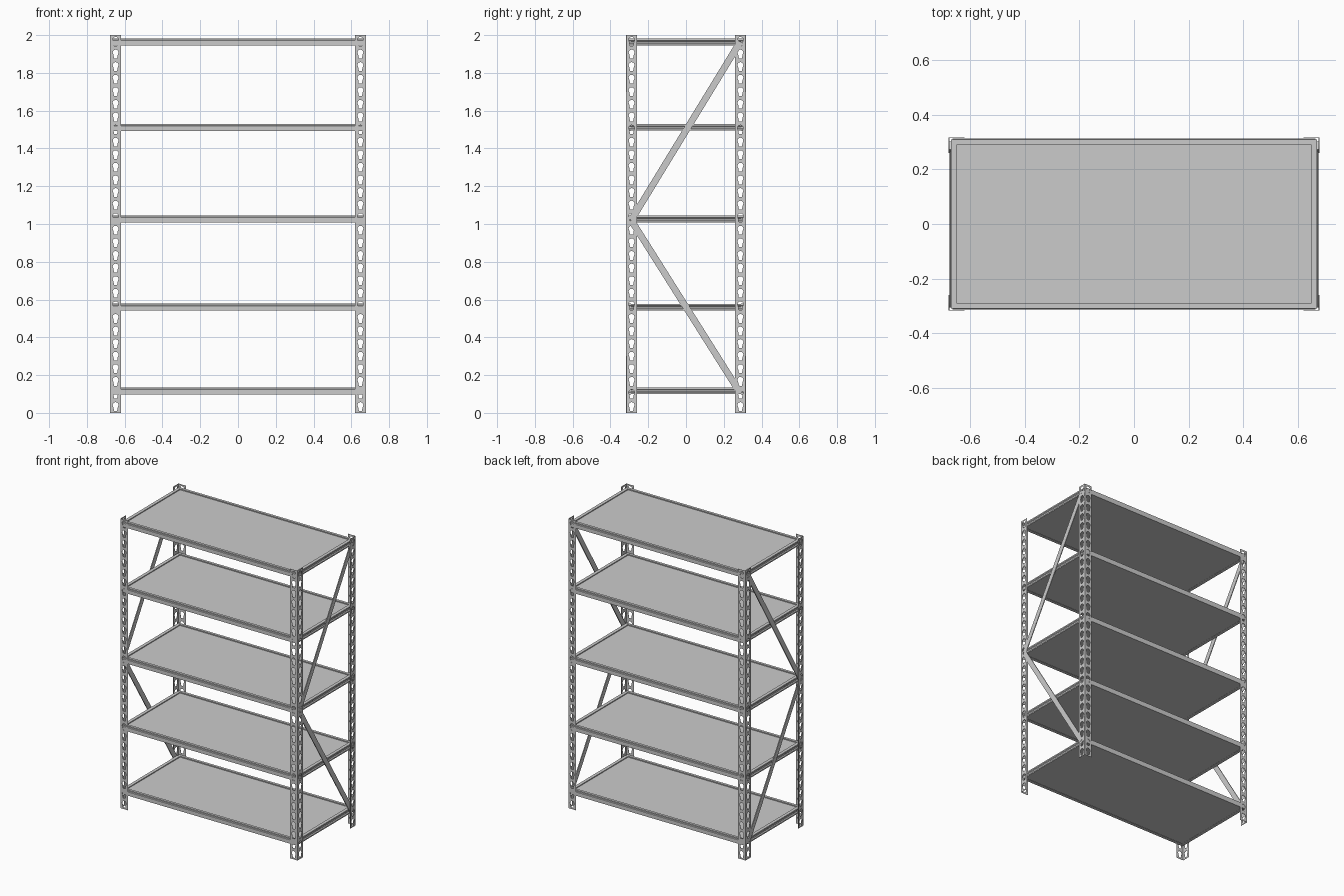
import bpy, bmesh, math
from mathutils import Vector

if "Cube" in bpy.data.objects:
    bpy.data.objects.remove(bpy.data.objects["Cube"])

HX, HY, H = 0.677, 0.317, 2.0      # outer post corner and height
FLANGE, HOLES = 0.058, 30
SHELF_Z = [0.116, 0.559, 1.026, 1.511, 1.963]
BX, BY = 0.668, 0.312              # outer faces of the beams


def finish(name, bm):
    bmesh.ops.recalc_face_normals(bm, faces=bm.faces)
    me = bpy.data.meshes.new(name)
    bm.to_mesh(me)
    bm.free()
    ob = bpy.data.objects.new(name, me)
    bpy.context.collection.objects.link(ob)
    return ob


def add_spline(cu, pts):
    s = cu.splines.new('POLY')
    s.points.add(len(pts) - 1)
    for p, (x, y) in zip(s.points, pts):
        p.co = (x, y, 0, 1)
    s.use_cyclic_u = True


def keyhole(cx, cz):
    # round head above a narrower slot
    pts = []
    for i in range(11):
        a = math.radians(-40 + 26 * i)
        pts.append((cx + 0.0155 * math.cos(a), cz + 0.008 + 0.0155 * math.sin(a)))
    return pts + [(cx - 0.008, cz - 0.023), (cx + 0.008, cz - 0.023)]


def perforated_strip():
    # flat strip with a row of keyholes, from a filled 2D curve
    cu = bpy.data.curves.new("strip_profile", 'CURVE')
    cu.dimensions = '2D'
    cu.fill_mode = 'BOTH'
    cu.extrude = 0.001
    add_spline(cu, [(0, 0), (FLANGE, 0), (FLANGE, H), (0, H)])
    pitch = H / HOLES
    for i in range(HOLES):
        add_spline(cu, keyhole(FLANGE / 2, pitch * (i + 0.5)))
    tmp = bpy.data.objects.new("strip_helper", cu)
    bpy.context.collection.objects.link(tmp)
    bpy.context.view_layer.update()
    dg = bpy.context.evaluated_depsgraph_get()
    me = bpy.data.meshes.new_from_object(tmp.evaluated_get(dg))
    bpy.data.objects.remove(tmp)
    return me


def post(name, sx, sy, strip):
    # two strips joined into an L angle
    bm = bmesh.new()
    for side in (0, 1):
        start = len(bm.verts)
        bm.from_mesh(strip)
        bm.verts.ensure_lookup_table()
        for v in bm.verts[start:]:
            u, z, t = v.co
            if side == 0:
                v.co = (sx * (HX - u), sy * (HY - 0.001 + t), z)
            else:
                v.co = (sx * (HX - 0.001 + t), sy * (HY - u), z)
    bmesh.ops.remove_doubles(bm, verts=bm.verts, dist=1e-5)
    return finish(name, bm)


def sweep(name, profile, half, place):
    # straight bar: profile (inset, height) extruded from -half to half
    bm = bmesh.new()
    a = [bm.verts.new(place(-half, d, z)) for d, z in profile]
    b = [bm.verts.new(place(half, d, z)) for d, z in profile]
    bm.faces.new(a)
    bm.faces.new(b[::-1])
    n = len(profile)
    for i in range(n):
        j = (i + 1) % n
        bm.faces.new((a[i], a[j], b[j], b[i]))
    return finish(name, bm)


def box(name, lo, hi):
    bm = bmesh.new()
    bmesh.ops.create_cube(bm, size=1)
    lo, hi = Vector(lo), Vector(hi)
    for v in bm.verts:
        v.co = [(lo[i] + hi[i]) / 2 + v.co[i] * (hi[i] - lo[i]) for i in range(3)]
    return finish(name, bm)


def brace(name, sx, p, q):
    # flat bar in the side plane between two (y, z) points
    p, q = Vector(p), Vector(q)
    d = (q - p).normalized()
    n = Vector((-d.y, d.x)) * 0.0175
    bm = bmesh.new()
    ring = [[bm.verts.new((sx * x, c.x, c.y)) for c in (p + n, q + n, q - n, p - n)]
            for x in (0.669, 0.6745)]
    bm.faces.new(ring[0])
    bm.faces.new(ring[1][::-1])
    for i in range(4):
        j = (i + 1) % 4
        bm.faces.new((ring[0][i], ring[0][j], ring[1][j], ring[1][i]))
    return finish(name, bm)


# corner posts
strip = perforated_strip()
for sx, xn in ((-1, "left"), (1, "right")):
    for sy, yn in ((-1, "front"), (1, "back")):
        post(f"{yn}_{xn}_post", sx, sy, strip)
bpy.data.meshes.remove(strip)

# shelves: stepped long beams, grooved side beams and a recessed panel
STEP = [(0, -0.018), (0, 0.008), (0.004, 0.011), (0.004, 0.019), (0.022, 0.019), (0.022, -0.018)]
GROOVE = [(0, -0.017), (0, -0.009), (0.006, -0.004), (0.006, 0.004), (0, 0.009),
          (0, 0.018), (0.022, 0.018), (0.022, -0.017)]
for k, zc in enumerate(SHELF_Z, 1):
    for s, yn, xn in ((-1, "front", "left"), (1, "back", "right")):
        sweep(f"shelf_{k}_{yn}_beam", STEP, 0.664,
              lambda t, d, z: (t, s * (BY - d), zc + z))
        sweep(f"shelf_{k}_{xn}_beam", GROOVE, 0.308,
              lambda t, d, z: (s * (BX - d), t, zc + z))
    box(f"shelf_{k}_panel", (-BX + 0.02, -BY + 0.02, zc - 0.016),
        (BX - 0.02, BY - 0.02, zc + 0.012))

# diagonal side braces
for sx, xn in ((-1, "left"), (1, "right")):
    brace(f"{xn}_upper_brace", sx, (0.287, 1.965), (-0.29, 1.02))
    brace(f"{xn}_lower_brace", sx, (-0.29, 1.02), (0.287, 0.105))
